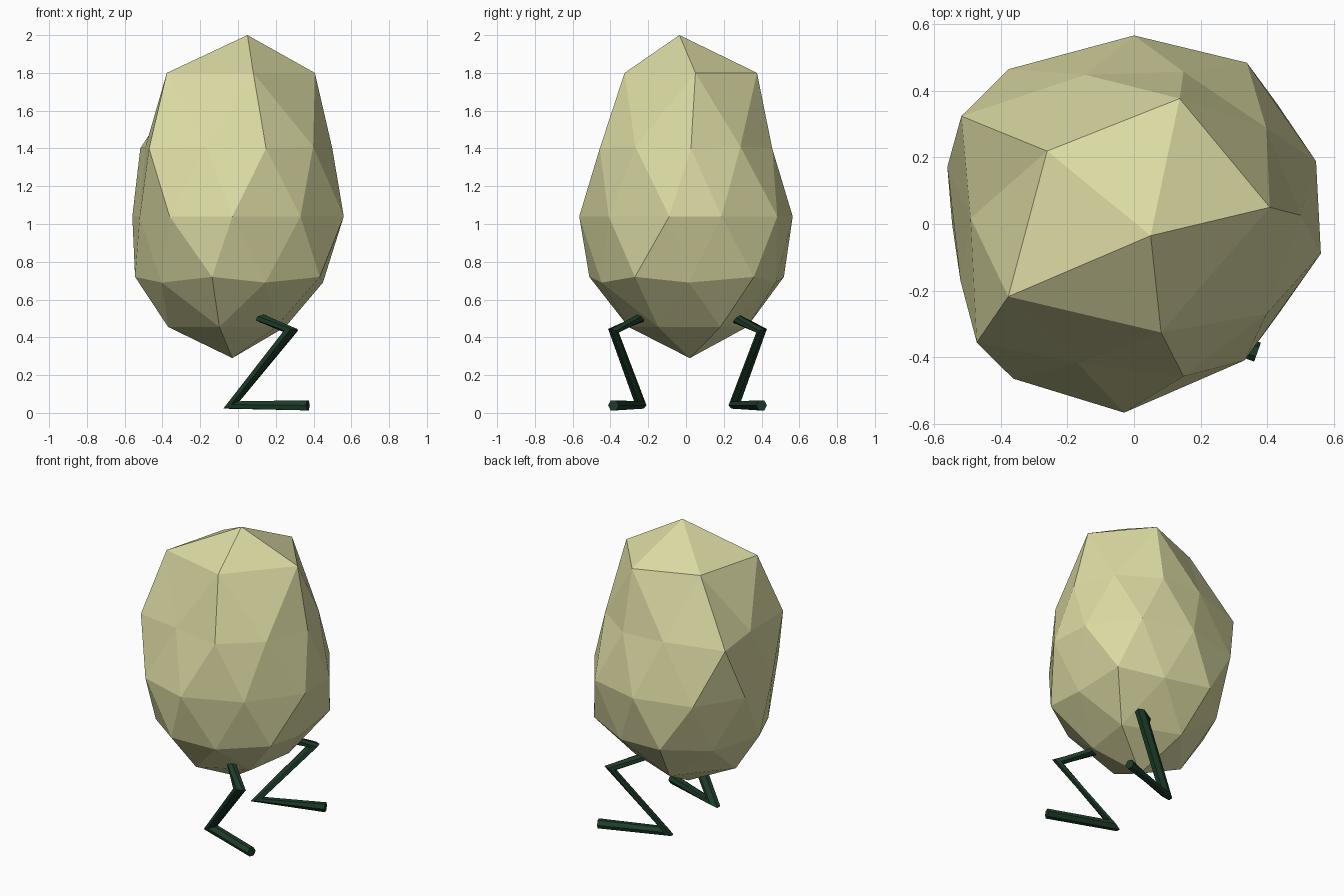
import bpy, bmesh, math
from mathutils import Vector

if "Cube" in bpy.data.objects:
    bpy.data.objects.remove(bpy.data.objects["Cube"])


def material(name, rgb):
    m = bpy.data.materials.new(name)
    m.diffuse_color = (*rgb, 1)
    m.use_nodes = True
    m.node_tree.nodes["Principled BSDF"].inputs["Base Color"].default_value = m.diffuse_color
    return m


def add_object(name, bm, mat):
    bmesh.ops.recalc_face_normals(bm, faces=bm.faces)
    me = bpy.data.meshes.new(name)
    bm.to_mesh(me)
    bm.free()
    me.materials.append(mat)
    ob = bpy.data.objects.new(name, me)
    bpy.context.collection.objects.link(ob)
    return ob


shell = material("pale_shell", (0.70, 0.69, 0.36))
green = material("dark_green", (0.012, 0.045, 0.022))

# Body: icosphere whose rings are reshaped into a lumpy egg.
# Each ring: unit height, new height, radii by angle, angle nudges in degrees
RINGS = [
    (0.851, 1.80, (.41, .40, .34, .435, .335), (7, -2, -4, -6, -4)),
    (0.526, 1.41, (.49, .47, .49, .45, .48), (0, 0, -2, -4, 2)),
    (0.447, 1.40, (.50, .48, .61, .59, .48), (3, 0, 4, 1, 0)),
    (0.0, 1.04, (.577, .59, .565, .597, .585, .547, .588, .566, .526, .567),
     (1, 1, 0, 3, 1, 0, -2, -3, 3, 9)),
    (-0.447, 0.72, (.56, .545, .545, .53, .51), (4, 0, 0, 3, 4)),
    (-0.526, 0.69, (.45, .50, .50, .50, .47), (2, 0, 0, 0, 0)),
    (-0.851, 0.455, (.31, .34, .37, .32, .25), (0, 0, 0, 0, 0)),
]
bm = bmesh.new()
bmesh.ops.create_icosphere(bm, subdivisions=2, radius=1)


def angle(v):
    return (math.atan2(v.co.y, v.co.x) + 0.01) % math.tau


rings = [sorted((v for v in bm.verts if abs(v.co.z - ring[0]) < 0.03), key=angle)
         for ring in RINGS]
top = max(bm.verts, key=lambda v: v.co.z)
bottom = min(bm.verts, key=lambda v: v.co.z)
top.co, bottom.co = (0.05, -0.035, 2.0), (-0.03, 0.02, 0.29)
for verts, (_, z, radii, nudges) in zip(rings, RINGS):
    for v, r, n in zip(verts, radii, nudges):
        a = angle(v) - 0.01 + math.radians(n)
        v.co = (r * math.cos(a), r * math.sin(a), z)
add_object("body", bm, shell)

# Legs: bent six-sided tubes running hip, knee, ankle, toe
PATH = [Vector(p) for p in ((0.08, -.215, .52), (.28, -.395, .435),
                            (-.035, -.25, .042), (.37, -.395, .04))]
DEPTH = (.026, .042, .052, .031)


def leg(name, side):
    pts = [Vector((p.x, 0.008 + side * (p.y + 0.003), p.z)) for p in PATH]
    dirs = [(b - a).normalized() for a, b in zip(pts, pts[1:])]
    bm = bmesh.new()
    loops = []
    for i, p in enumerate(pts):
        t = (dirs[max(i - 1, 0)] + dirs[min(i, 2)]).normalized()
        across = Vector((0, 1, 0))
        across = (across - t * across.dot(t)).normalized()
        out = across.cross(t)
        loops.append([bm.verts.new(p + across * 0.03 * math.cos(k * math.pi / 3)
                                   + out * DEPTH[i] * math.sin(k * math.pi / 3))
                      for k in range(6)])
    for a, b in zip(loops, loops[1:]):
        for k in range(6):
            j = (k + 1) % 6
            bm.faces.new((a[k], a[j], b[j], b[k]))
    bm.faces.new(loops[0])
    bm.faces.new(loops[-1])
    for v in bm.verts:
        v.co.z = max(v.co.z, 0)
    add_object(name, bm, green)


leg("front_leg", 1)
leg("back_leg", -1)
